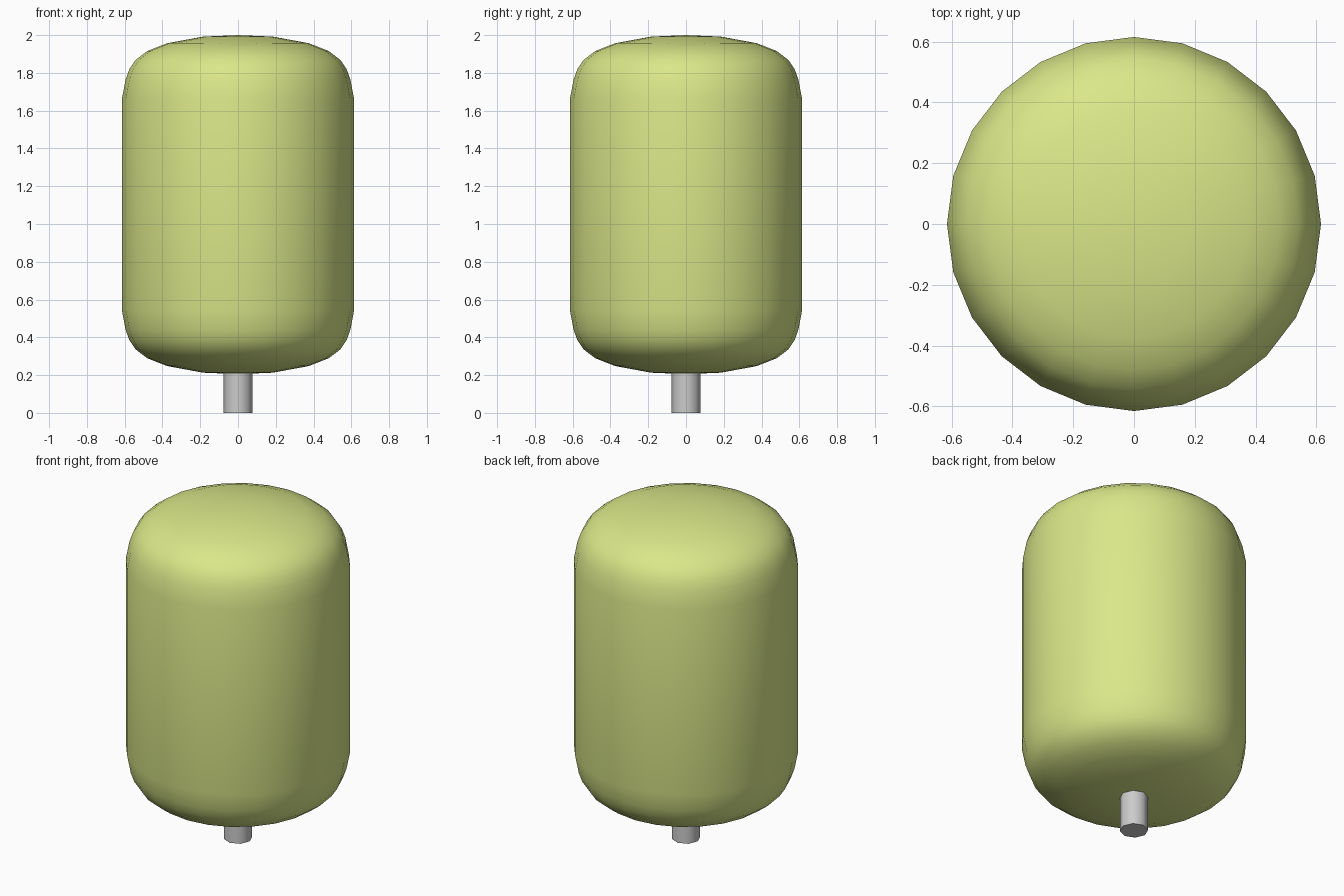
import bpy, bmesh, math

if "Cube" in bpy.data.objects:
    bpy.data.objects.remove(bpy.data.objects["Cube"])


def lathe(name, profile, sides, angle):
    """Revolve an (r, z) profile around z, closing both ends."""
    bm = bmesh.new()
    rings = []
    for r, z in profile:
        if r == 0:
            rings.append([bm.verts.new((0, 0, z))] * sides)
        else:
            rings.append([bm.verts.new((r * math.cos(math.tau * i / sides),
                                        r * math.sin(math.tau * i / sides), z))
                          for i in range(sides)])
    for low, high in zip(rings, rings[1:]):
        for i in range(sides):
            j = (i + 1) % sides
            corners = dict.fromkeys((low[i], low[j], high[j], high[i]))
            bm.faces.new(list(corners))
    mesh = bpy.data.meshes.new(name)
    bm.to_mesh(mesh)
    bm.free()
    obj = bpy.data.objects.new(name, mesh)
    bpy.context.collection.objects.link(obj)
    bpy.ops.object.select_all(action='DESELECT')
    obj.select_set(True)
    bpy.context.view_layer.objects.active = obj
    bpy.ops.object.shade_smooth_by_angle(angle=math.radians(angle))
    return obj


# Rounded body: the lower dome mirrors the upper dome about the middle
MIDDLE = 1.1025
dome = [(0.615, 1.66), (0.595, 1.765), (0.575, 1.82), (0.543, 1.868),
        (0.48, 1.916), (0.375, 1.957), (0.185, 1.992), (0, 2.0)]
lower = [(r, 2 * MIDDLE - z) for r, z in reversed(dome)]
body = lathe("body", lower + dome, 24, 40)

green = bpy.data.materials.new("green")
green.diffuse_color = (0.70, 0.80, 0.25, 1)
green.use_nodes = True
green.node_tree.nodes["Principled BSDF"].inputs["Base Color"].default_value = green.diffuse_color
body.data.materials.append(green)

# Short octagonal stem
stem = lathe("stem", [(0, 0), (0.078, 0), (0.078, 0.3), (0, 0.3)], 8, 50)
